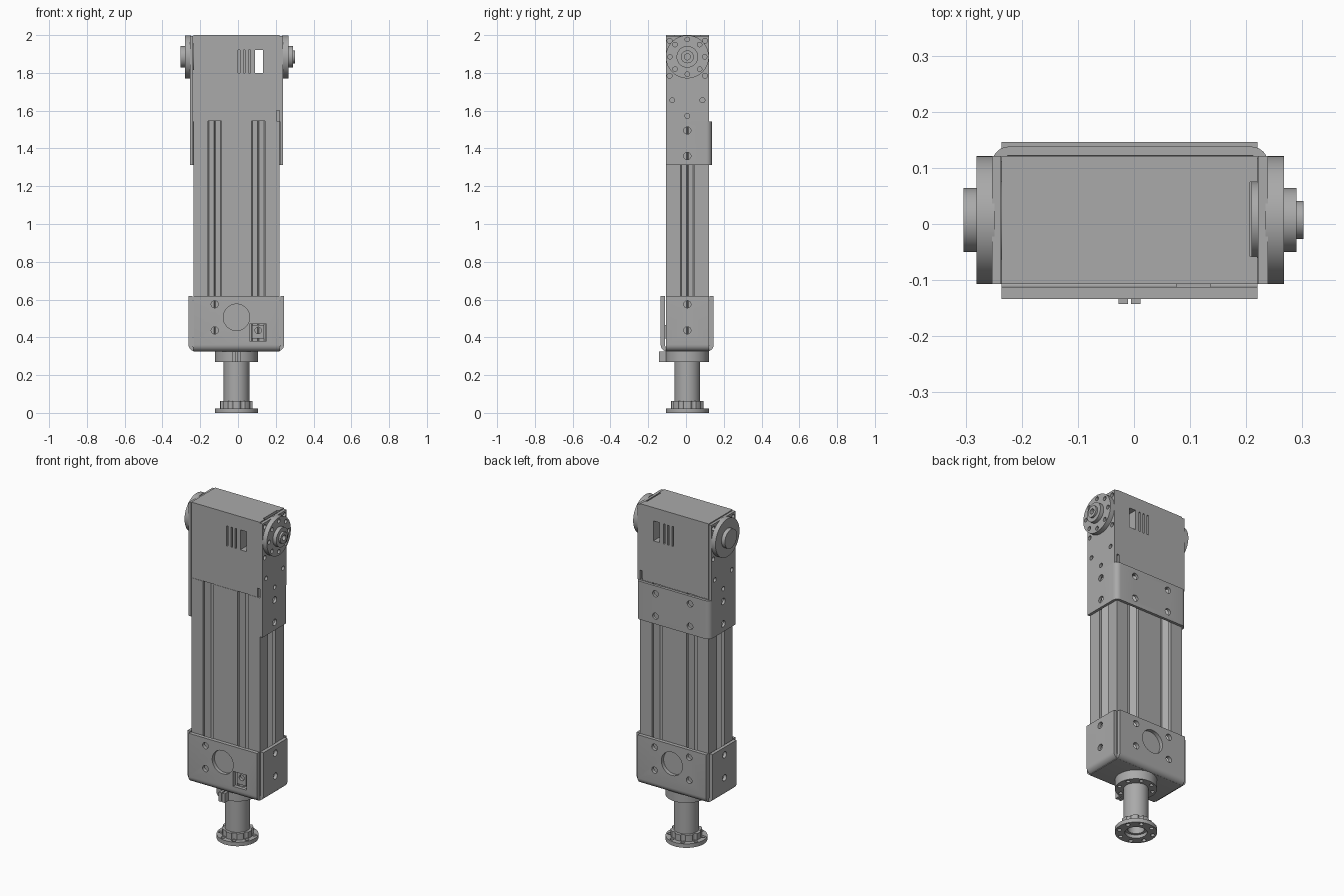
import bpy, bmesh, math
from mathutils import Matrix, Vector

if "Cube" in bpy.data.objects:
    bpy.data.objects.remove(bpy.data.objects["Cube"])

CX, CY = -0.008, 0.007          # shared centre line
X0, X1, Y0, Y1 = -0.236, 0.22, -0.107, 0.121
SLOTS = (CX - 0.115, CX + 0.115)
AXIS_Z = 1.885                  # height of the swivel joint

grey = bpy.data.materials.new("machined_grey")
grey.use_nodes = True
grey.diffuse_color = (0.4, 0.4, 0.4, 1)
grey.node_tree.nodes["Principled BSDF"].inputs["Base Color"].default_value = (0.4, 0.4, 0.4, 1)


def box(bm, lo, hi):
    lo, hi = Vector(lo), Vector(hi)
    m = Matrix.Translation((lo + hi) / 2) @ Matrix.Diagonal((*(hi - lo), 1))
    bmesh.ops.create_cube(bm, size=1, matrix=m)


def cyl(bm, p, q, r, n=48):
    p, q = Vector(p), Vector(q)
    rot = (q - p).to_track_quat('Z', 'Y').to_matrix().to_4x4()
    bmesh.ops.create_cone(bm, cap_ends=True, segments=n, radius1=r, radius2=r,
                          depth=(q - p).length, matrix=Matrix.Translation((p + q) / 2) @ rot)


def extrude(bm, points, offset):
    face = bm.faces.new([bm.verts.new(p) for p in points])
    ext = bmesh.ops.extrude_face_region(bm, geom=[face])
    bmesh.ops.translate(bm, verts=[v for v in ext["geom"] if isinstance(v, bmesh.types.BMVert)], vec=offset)


def make(name, build):
    bm = bmesh.new()
    build(bm)
    bmesh.ops.recalc_face_normals(bm, faces=bm.faces)
    me = bpy.data.meshes.new(name)
    bm.to_mesh(me)
    bm.free()
    me.materials.append(grey)
    ob = bpy.data.objects.new(name, me)
    bpy.context.collection.objects.link(ob)
    return ob


def cut(ob, build):
    tool = make("cutter", build)
    mod = ob.modifiers.new("cut", 'BOOLEAN')
    mod.operation, mod.solver, mod.object = 'DIFFERENCE', 'EXACT', tool
    dg = bpy.context.evaluated_depsgraph_get()
    ob.data = bpy.data.meshes.new_from_object(ob.evaluated_get(dg))
    ob.modifiers.clear()
    bpy.data.objects.remove(tool)


def u_profile(u0, u1, base, end, t, r):
    """Rounded U outline; the base sits at 'base', the legs reach 'end'."""
    s = 1 if end > base else -1
    pts = []
    for inset, rad in ((0, r), (t, max(r - t, 0.005))):
        a, b, v = u0 + inset, u1 - inset, base + s * inset
        arc = [math.radians(15 * i) for i in range(7)]
        run = [(a, end)]
        run += [(a + rad - rad * math.cos(k), v + s * (rad - rad * math.sin(k))) for k in arc]
        run += [(b - rad + rad * math.sin(k), v + s * (rad - rad * math.cos(k))) for k in arc]
        run.append((b, end))
        pts += run if inset == 0 else run[::-1]
    return pts


def ring(r, n=8, phase=0.0):
    return [(r * math.cos(phase + 2 * math.pi * i / n), r * math.sin(phase + 2 * math.pi * i / n)) for i in range(n)]


# Extruded beam with T-slots on every side
beam = make("slotted_beam", lambda bm: box(bm, (X0, Y0, 0.34), (X1, Y1, 1.545)))


def t_slot(bm, origin, along, inward):
    half = [(0.036, -0.02), (0.036, 0.02), (0.062, 0.02), (0.062, 0.035), (0.03, 0.068), (0.005, 0.068), (0, 0.074)]
    outline = half + [(-a, d) for a, d in half[-2::-1]]
    o, u, w = Vector(origin), Vector(along), Vector(inward)
    extrude(bm, [o + u * a + w * d for a, d in outline], (0, 0, 1.4))


for sx in SLOTS:
    for y, d in ((Y0, 1), (Y1, -1)):
        cut(beam, lambda bm: t_slot(bm, (sx, y, 0.25), (1, 0, 0), (0, d, 0)))
for x, d in ((X0, 1), (X1, -1)):
    cut(beam, lambda bm: t_slot(bm, (x, CY, 0.25), (0, 1, 0), (d, 0, 0)))

# Top housing with window, vents and notched edge
housing = make("housing", lambda bm: box(bm, (X0, Y0, 1.546), (X1, Y1, 2.0)))


def housing_cuts(bm):
    box(bm, (0.09, -0.2, 1.8), (0.132, 0.2, 1.92))
    for x in (0.005, 0.033, 0.061):
        for y in (Y0, Y1):
            box(bm, (x - 0.005, y - 0.015, 1.8), (x + 0.005, y + 0.015, 1.92))
    for y in (Y0, Y1):
        box(bm, (0.205, y - 0.012, 1.5), (0.25, y + 0.012, 1.6))
    box(bm, (0.207, CY - 0.065, 1.75), (0.25, CY + 0.068, 2.1))


cut(housing, housing_cuts)

# Upper bracket: U-shaped band plus side plates carrying the joint
band = make("upper_bracket", lambda bm: extrude(
    bm, [(u, v, 1.312) for u, v in u_profile(-0.253, 0.239, 0.138, Y0, 0.016, 0.03)], (0, 0, 0.23)))


def band_holes(bm):
    for z in (1.36, 1.495):
        cyl(bm, (-0.5, CY, z), (X0 + 0.005, CY, z), 0.019, 24)
        cyl(bm, (X1 - 0.005, CY, z), (0.5, CY, z), 0.019, 24)
        for x in SLOTS:
            cyl(bm, (x, 0.1, z), (x, 0.3, z), 0.019, 24)


cut(band, band_holes)


def plate_holes(bm):
    spots = [(0, 1.572)] + [(s * w, z) for s in (-1, 1) for w, z in ((0.08, 1.655), (0.094, 1.785), (0.094, 1.97))]
    for y, z in spots:
        cyl(bm, (-0.5, CY + y, z), (0.5, CY + y, z), 0.013, 20)


for name, a, b in (("right_side_plate", -0.253, X0 - 0.001), ("left_side_plate", X1 + 0.001, 0.239)):
    plate = make(name, lambda bm: box(bm, (a, Y0, 1.542), (b, Y1, 1.995)))
    cut(plate, plate_holes)


# Joint hubs on both sides
def hub(name, sections, bore):
    s = 1 if sections[0][0] > 0 else -1
    for i, (a, b, r) in enumerate(sections):
        part = make(f"{name}_{('washer', 'disc', 'boss', 'tip')[i]}",
                    lambda bm: cyl(bm, (a, CY, AXIS_Z), (b, CY, AXIS_Z), r, 64))

        def holes(bm):
            if i == 1:
                for y, z in ring(0.092):
                    cyl(bm, (a - s * 0.01, CY + y, AXIS_Z + z), (b + s * 0.01, CY + y, AXIS_Z + z), 0.012, 20)
            if i > 1:
                cyl(bm, (a - s * 0.01, CY, AXIS_Z), (b + s * 0.01, CY, AXIS_Z), bore, 32)
        if i:
            cut(part, holes) if i in (1, 2, 3) else None


hub("left_hub", [(0.209, 0.235, 0.068), (0.234, 0.267, 0.114), (0.267, 0.29, 0.057), (0.29, 0.302, 0.034)], 0.016)
hub("right_hub", [(-0.25, -0.236, 0.07), (-0.281, -0.249, 0.114), (-0.304, -0.281, 0.057)], 0.022)

# Lower bracket: two crossing U-shaped straps
front_strap = make("lower_bracket_front_back", lambda bm: extrude(
    bm, [(X0, u, v) for u, v in u_profile(-0.134, 0.146, 0.325, 0.62, 0.022, 0.035)], (X1 - X0, 0, 0)))
side_strap = make("lower_bracket_sides", lambda bm: extrude(
    bm, [(u, Y0, v) for u, v in u_profile(-0.262, 0.244, 0.326, 0.62, 0.02, 0.035)], (0, Y1 - Y0, 0)))


def strap_holes(bm):
    for y in (-0.12, 0.133):
        cyl(bm, (CX, y - 0.03, 0.506), (CX, y + 0.03, 0.506), 0.07)
        for x in SLOTS:
            for z in (0.437, 0.575):
                if y < 0 and x > 0 and z < 0.5:
                    box(bm, (0.061, y - 0.03, 0.38), (0.151, y + 0.03, 0.47))
                elif not (y < 0 and x > 0):
                    cyl(bm, (x, y - 0.03, z), (x, y + 0.03, z), 0.019, 24)


def side_holes(bm):
    for z in (0.437, 0.575):
        for x in (-0.255, 0.235):
            cyl(bm, (x - 0.03, CY, z), (x + 0.03, CY, z), 0.019, 24)


cut(front_strap, strap_holes)
cut(side_strap, side_holes)
# Small recessed connector in the square opening
socket = make("connector", lambda bm: box(bm, (0.075, -0.118, 0.395), (0.137, -0.1, 0.465)))
cut(socket, lambda bm: cyl(bm, (SLOTS[1], -0.2, 0.437), (SLOTS[1], 0, 0.437), 0.017, 24))


# Clamp collar, shaft and end flange
def turned(name, z0, z1, r, cuts=None):
    ob = make(name, lambda bm: cyl(bm, (CX, CY, z0), (CX, CY, z1), r, 64))
    if cuts:
        cut(ob, cuts)


def holes_at(z0, z1, r, ring_r=0.093, bore=0.0):
    def build(bm):
        for x, y in ring(ring_r, 8, math.pi / 8):
            cyl(bm, (CX + x, CY + y, z0), (CX + x, CY + y, z1), r, 20)
        if bore:
            cyl(bm, (CX, CY, z0), (CX, CY, z1), bore)
    return build


turned("clamp_collar", 0.27, 0.326, 0.114, holes_at(0.25, 0.3, 0.011))
turned("shaft", 0.02, 0.29, 0.068, lambda bm: cyl(bm, (CX, CY, 0), (CX, CY, 0.06), 0.045))
turned("scalloped_hub", 0.02, 0.062, 0.086, holes_at(0, 0.1, 0.017, 0.093, 0.06))
turned("end_flange", 0, 0.024, 0.114, holes_at(-0.1, 0.1, 0.012, 0.094, 0.06))
lug = make("clamp_lug", lambda bm: box(bm, (-0.028, -0.143, 0.27), (0.012, -0.09, 0.325)))
cut(lug, lambda bm: box(bm, (CX - 0.003, -0.2, 0.2), (CX + 0.003, -0.1, 0.4)))

# Shading
bpy.ops.object.select_all(action='DESELECT')
for ob in bpy.context.collection.objects:
    if ob.type == 'MESH' and grey.name in ob.data.materials:
        ob.select_set(True)
        bpy.context.view_layer.objects.active = ob
bpy.ops.object.shade_smooth_by_angle(angle=math.radians(30))
